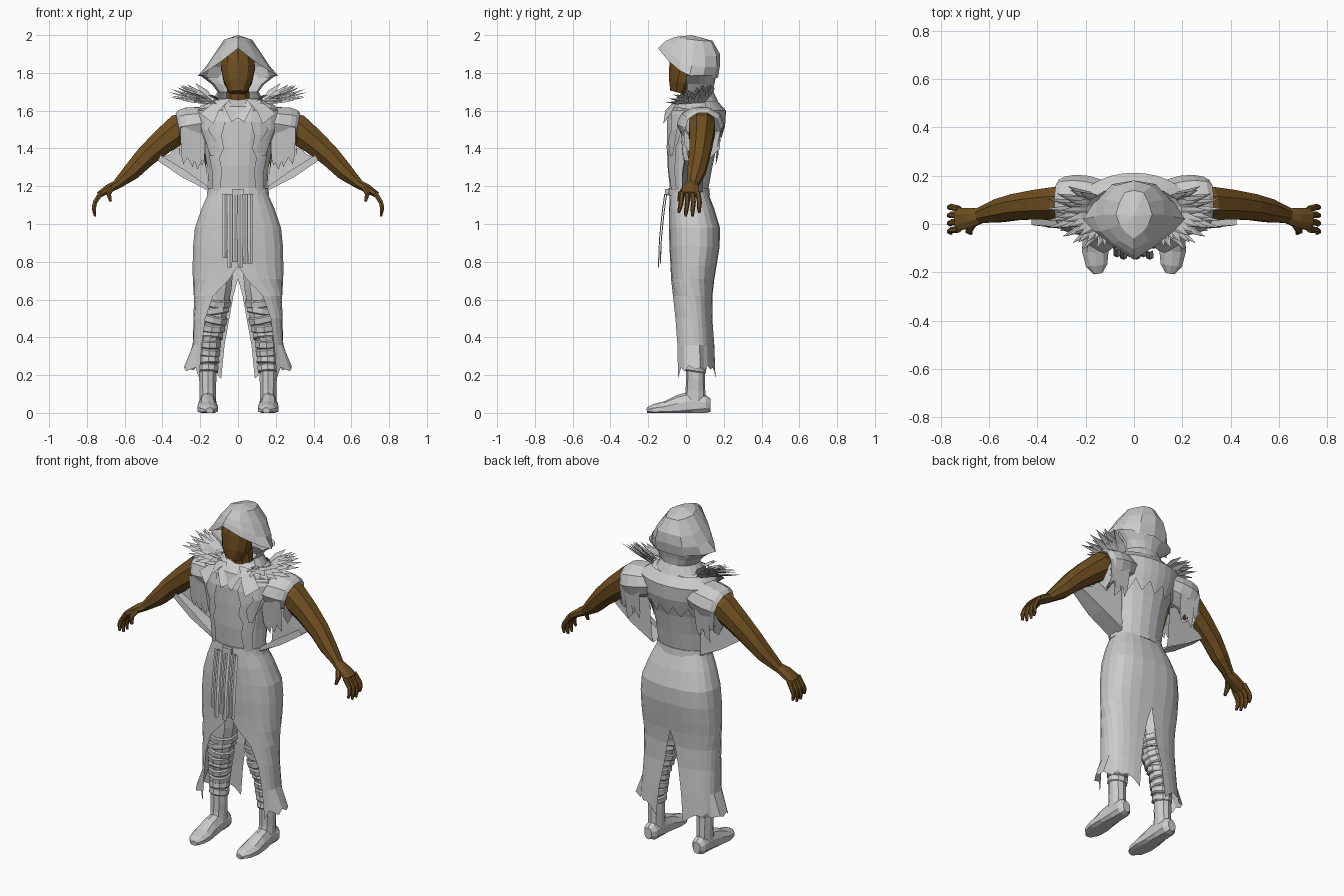
import bpy, bmesh, math, random
from mathutils import Vector as V
random.seed(4)
R = random.uniform


def material(name, rgb):
    m = bpy.data.materials.new(name)
    m.diffuse_color = (*rgb, 1)
    return m


CLOTH = material("grey cloth", (0.6, 0.6, 0.6))
SKIN = material("brown skin", (0.16, 0.078, 0.015))


class Part:
    """Collects grids, tubes and blades, then makes one flat-shaded object."""
    def __init__(self, name, mat, mirror=True):
        self.name, self.mat, self.mirror, self.v, self.f = name, mat, mirror, [], []

    def poly(self, pts):
        self.f.append(range(len(self.v), len(self.v) + len(pts)))
        self.v += [V(p) for p in pts]

    def grid(self, rows, closed=False, caps=False):
        b, n = len(self.v), len(rows[0])
        for r in rows:
            self.v += [V(p) for p in r]
        for i in range(len(rows) - 1):
            for j in range(n if closed else n - 1):
                k = (j + 1) % n
                self.f.append((b + i*n + j, b + i*n + k, b + i*n + n + k, b + i*n + n + j))
        if caps:
            self.f += [range(b, b + n), range(b + (len(rows) - 1)*n, b + len(rows)*n)]

    def tube(self, secs, sides=8, caps=True):
        """Sections are x, y, z, half width, half depth along a path."""
        c, rows = [V(s[:3]) for s in secs], []
        for i, s in enumerate(secs):
            t = (c[min(i + 1, len(c) - 1)] - c[max(i - 1, 0)]).normalized()
            u = (V((0, 0, 1)) if abs(t.y) > 0.8 else V((0, 1, 0))).cross(t).normalized()
            w = t.cross(u)
            ring = []
            for k in range(sides):
                a = 2*math.pi*(k + 0.5)/sides
                p = c[i] + u*s[3]*math.cos(a) + w*s[4]*math.sin(a)
                ring.append((p.x, p.y, max(p.z, 0)))
            rows.append(ring)
        self.grid(rows, True, caps)

    def blade(self, base, tip, width, side):
        b, t = V(base), V(tip)
        m, s = b.lerp(t, 0.4), V(side)*width
        up = (t - b).cross(s).normalized()*width*0.3
        self.grid([[b - s*.5, b, b + s*.5], [m - s, m + up, m + s], [t, t, t]])

    def done(self):
        bm = bmesh.new()
        vs = [bm.verts.new(p) for p in self.v]
        for f in self.f:
            bm.faces.new([vs[i] for i in f])
        bmesh.ops.remove_doubles(bm, verts=bm.verts, dist=0.0005)
        bmesh.ops.recalc_face_normals(bm, faces=bm.faces)
        me = bpy.data.meshes.new(self.name)
        bm.to_mesh(me)
        bm.free()
        me.materials.append(self.mat)
        ob = bpy.data.objects.new(self.name, me)
        bpy.context.collection.objects.link(ob)
        if self.mirror:
            ob.modifiers.new("mirror", 'MIRROR').use_clip = True


# Head and neck
p = Part("head", SKIN, False)
p.tube([(0, -.04, 1.695, .048, .045), (0, -.025, 1.75, .078, .068), (0, .0, 1.83, .095, .092),
        (0, .02, 1.90, .082, .095), (0, .03, 1.95, .045, .06)], 10)
p.tube([(0, .05, 1.58, .075, .07), (0, .04, 1.66, .065, .06), (0, .03, 1.77, .058, .06)], 10)
p.done()

# Hood: rings from crown to hem, front to back
p = Part("hood", CLOTH)
p.grid([[(0, .03, 2.0)]*7,
        [(0, -.06, 1.99), (.04, -.03, 1.985), (.06, 0, 1.98), (.075, .04, 1.975), (.06, .09, 1.97), (.04, .13, 1.968), (0, .14, 1.97)],
        [(0, -.105, 1.97), (.06, -.07, 1.945), (.105, -.02, 1.92), (.125, .04, 1.90), (.12, .1, 1.89), (.075, .16, 1.89), (0, .18, 1.90)],
        [(0, -.13, 1.95), (.085, -.08, 1.90), (.14, -.03, 1.86), (.165, .03, 1.84), (.15, .1, 1.83), (.09, .165, 1.83), (0, .18, 1.84)],
        [(0, -.148, 1.93), (.09, -.09, 1.86), (.165, -.03, 1.81), (.212, .02, 1.785), (.165, .09, 1.775), (.09, .15, 1.77), (0, .17, 1.775)]])
p.done()

# Cowl between hood and shoulders
p = Part("cowl", CLOTH)
p.grid([[(rx*math.sin(a), .05 - ry*math.cos(a), z) for a in [1.1 + 2.04*k/6 for k in range(7)]]
        for z, rx, ry in [(1.785, .20, .11), (1.74, .14, .10), (1.70, .11, .095), (1.65, .14, .12)]])
p.done()

# Torso: height, depth centre, half width, half depth
TORSO = [(1.16, .015, .155, .098), (1.3, .02, .165, .118), (1.42, .03, .185, .132), (1.52, .045, .215, .148),
         (1.6, .06, .225, .138), (1.64, .065, .18, .10), (1.665, .065, .11, .07)]


def body(z, a, off):
    for lo, hi in zip(TORSO, TORSO[1:]):
        if z <= hi[0]:
            break
    t = (z - lo[0])/(hi[0] - lo[0])
    c, rx, ry = [lo[i] + (hi[i] - lo[i])*t for i in (1, 2, 3)]
    return ((rx + off)*math.sin(a), c - (ry + off)*math.cos(a), z)


def shell(part, spans, off, n=4):
    part.grid([[body(z, a + (b - a)*k/n, off) for k in range(n + 1)] for z, a, b in spans])


p = Part("torso", CLOTH, False)
p.tube([(0, c, z, rx, ry) for z, c, rx, ry in TORSO], 18)
p.done()

# Bare skin at the open sides under the arms
p = Part("bare_side", SKIN)
shell(p, [(1.30, 1.6, 1.75), (1.36, 1.45, 2.0), (1.42, 1.4, 2.05), (1.5, 1.4, 1.95)], .007)
p.done()

# Open vest fronts with torn edge, pointed collar and back yoke
p = Part("vest", CLOTH)
shell(p, [(1.66, .5, 1.1), (1.6, .35, 1.1), (1.54, .3, 1.2), (1.47, .42, 1.1), (1.4, .4, .95),
          (1.35, .55, .95), (1.28, .5, .9), (1.18, .6, .95)], .012)
shell(p, [(1.64, .6, 1.0), (1.58, .55, 1.05), (1.5, .75, 1.0), (1.44, .6, .95), (1.36, .72, .85)], .02, 2)
p.poly([(.04, -.045, 1.665), (.11, -.04, 1.66), (.20, -.08, 1.585), (.13, -.12, 1.53), (.10, -.11, 1.6)])
p.poly([(.0, -.105, 1.56), (.05, -.04, 1.66), (.075, -.085, 1.62), (.035, -.115, 1.54)])
p.grid([[body(z - (.0 if k % 2 else dz), 1.9 + 1.2416*k/6, .014) for k in range(7)]
        for z, dz in [(1.65, 0), (1.6, 0), (1.52, 0), (1.47, .06)]])
p.done()

# Torn short sleeves
p = Part("sleeve", CLOTH)
p.tube([(.13, .07, 1.545, .08, .11), (.20, .075, 1.532, .092, .125), (.26, .085, 1.522, .10, .12),
        (.295, .088, 1.516, .094, .108), (.315, .088, 1.512, .08, .09)], 10, False)
for i in range(12):
    back = i % 2
    y = (-.03, .185)[back]
    x, z = .195 + .095*i/11, R(1.28, 1.40)
    inn = (.03, -.03)[back]
    p.poly([(x - .024, y, 1.51), (x + .024, y, 1.51), (x + .02, y + inn*.5, z + .05),
            (x + R(-.01, .02), y + inn, z), (x - .018, y + inn*.6, z + .04)])
p.grid([[(.312, y, zt), (.308, y, zb)] for y, zt, zb in
        [(-.01, 1.5, 1.42), (.03, 1.45, 1.36), (.08, 1.44, 1.40), (.13, 1.45, 1.35), (.18, 1.5, 1.40)]])
p.done()

# Draped sash sheets from waist out under the arms
p = Part("side_drape", CLOTH)
for y in (-.02, .09):
    p.poly([(.155, y, 1.175), (.30, y, 1.25), (.425, y*.7 + .01, 1.335), (.41, y*.7 + .01, 1.365), (.28, y, 1.285), (.16, y, 1.20)])
p.grid([[(.155, y, 1.17), (.29, y, 1.245), (.425, y*.7 + .01, 1.335)] for y in (-.02, .035, .09)])
p.poly([(.16, .092, 1.2), (.29, .092, 1.26), (.42, .075, 1.345), (.36, .08, 1.37), (.33, .085, 1.41),
        (.27, .09, 1.37), (.22, .10, 1.45), (.17, .10, 1.42)])
p.done()

# Feather mantle
p = Part("shoulder_feathers", CLOTH)
for layer in range(3):
    for i in range(10):
        a = -1.45 + 2.3*i/9 + R(-.08, .08)
        r = (1, .88, .72)[layer]*R(.9, 1.04)
        c, s = math.cos(a), math.sin(a)
        lift = min(1, max(0, .55 + .7*s))
        p.blade((.10 + .07*c, .05 + .06*s, 1.64 + .012*layer),
                (.11 + .265*r*c, .04 + .16*r*s, 1.645 + .02*layer + .085*lift*r), .021, (-s, c, .4))
p.done()

# Arms and hands
p = Part("arm", SKIN)
p.tube([(.22, .085, 1.54, .07, .07), (.31, .085, 1.505, .085, .075), (.40, .08, 1.435, .072, .066),
        (.49, .07, 1.355, .06, .058), (.56, .055, 1.28, .05, .052), (.64, .035, 1.21, .027, .034)], 8)
p.done()
p = Part("hand", SKIN)
p.tube([(.63, .035, 1.215, .026, .032), (.68, .025, 1.19, .025, .045), (.735, .02, 1.155, .018, .052)])
for i in range(4):
    y, d = .062 - .028*i, (.02, 0, 0, .02)[i]
    p.tube([(.725, y, 1.165, .015, .014), (.757, y*1.15, 1.115, .013, .013),
            (.763, y*1.2 - .005, 1.08 + d*.5, .012, .012), (.757, y*1.3 - .01, 1.04 + d, .007, .007)], 6)
p.tube([(.67, -.005, 1.19, .016, .016), (.685, -.03, 1.16, .014, .014), (.675, -.038, 1.12, .008, .008)], 6)
p.done()

# Belt and buckle
p = Part("belt", CLOTH, False)
p.tube([(0, .015, 1.15, .168, .112), (0, .015, 1.19, .163, .108)], 18)
p.tube([(-.03, -.10, 1.17, .022, .015), (.03, -.10, 1.17, .022, .015)], 4)
p.done()

# Long split skirt: z, half width, depth centre, half depth, front gap, back gap
p = Part("skirt", CLOTH)
rows = []
for z, rx, cy, ry, g0, g1 in [(1.17, .155, .015, .10, 0, 0), (1.08, .195, .03, .12, 0, 0), (.98, .23, .045, .135, 0, 0),
                              (.88, .24, .045, .133, 0, 0), (.78, .242, .04, .122, 0, 0), (.71, .24, .035, .115, .12, 0),
                              (.62, .235, .03, .11, .5, .06), (.5, .235, .03, .11, .75, .13),
                              (.36, .24, .037, .115, .85, .22), (.24, .25, .04, .12, .9, .28)]:
    row = []
    for j in range(12):
        a = g0 + (math.pi - g1 - g0)*j/11
        x, y = rx*abs(math.sin(a))**.8, -ry*math.copysign(abs(math.cos(a))**.8, math.cos(a))
        if z == .24:
            z2 = z - (.055, .0, .02, -.01, .01, 0, .015, -.01, .01, .0, .02, .06)[j]
            row.append((x + (.035 if 2 <= j <= 5 else 0), cy + y, z2))
        else:
            row.append((x if 0 < a < 3.14 else 0, cy + y, z))
    rows.append(row)
p.grid(rows)
p.done()

# Hanging front strips
p = Part("front_strips", CLOTH, False)
for i in range(6):
    x, z = -.07 + .027*i, (.82, .77, .80, .77, .79, .79)[i]
    y = -.010*(i % 2)
    p.grid([[(x + k*w, yy + y - (.005 if k == 0 else 0), zz) for k in (-1, 0, 1)]
            for zz, yy, w in [(1.16, -.10, .014), (1.05, -.115, .015), (.92, -.128, .015), (z, -.133, .012)]])
p.done()

# Legs with cloth wraps
LEG = [(.11, .035, .9, .10, .09), (.115, .03, .66, .085, .08), (.13, .025, .5, .068, .065),
       (.15, .045, .38, .055, .058), (.16, .05, .18, .042, .045)]
p = Part("leg", CLOTH)
p.tube(LEG, 10)
p.done()
p = Part("leg_wraps", CLOTH)
for i in range(9):
    z = .235 + .044*i
    for hi, lo in zip(LEG, LEG[1:]):
        if lo[2] <= z <= hi[2]:
            t = (z - lo[2])/(hi[2] - lo[2])
            x, y, _, a, b = [lo[k] + (hi[k] - lo[k])*t for k in range(5)]
    d = V((R(-.25, .25), R(-.2, .2), 1))*.02
    p.tube([(x + d.x*s, y + d.y*s, z + d.z*s, a + o, b + o) for s, o in ((-1, .003), (-.7, .010), (.7, .010), (1, .003))], 10)
p.done()

# Soft boots
p = Part("boot", CLOTH)
p.tube([(.16, .05, .23, .046, .05), (.16, .05, .18, .048, .05), (.16, .05, .12, .045, .052), (.16, .045, .05, .045, .06)], 10)
p.tube([(.16, .13, .04, .025, .035), (.16, .105, .04, .044, .055), (.16, .03, .04, .047, .075), (.162, -.04, .03, .052, .065),
        (.16, -.11, .02, .058, .042), (.155, -.17, .015, .047, .032), (.15, -.205, .012, .02, .016)], 10)
p.done()
